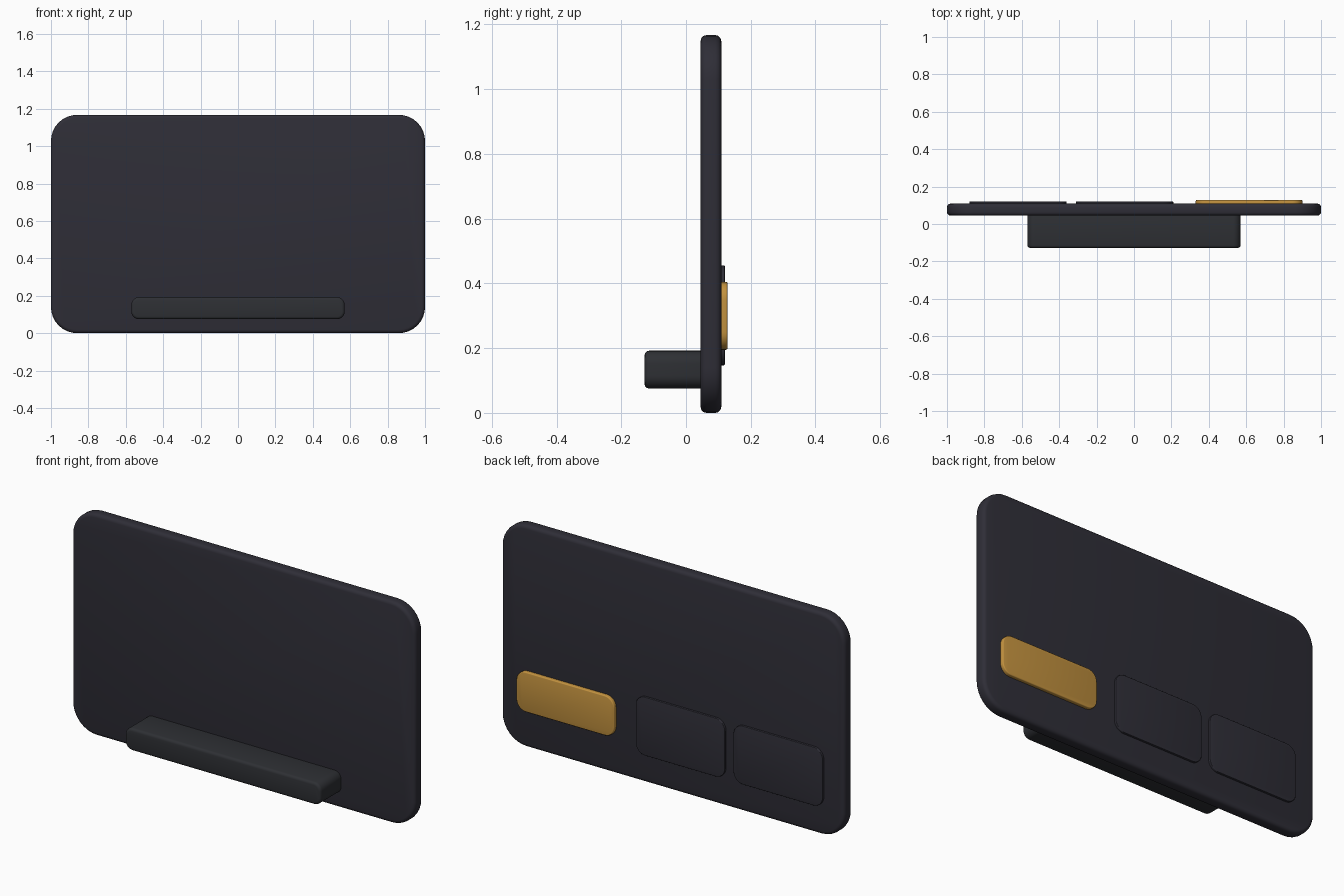
import bpy, bmesh, math

cube = bpy.data.objects.get("Cube")
if cube:
    bpy.data.objects.remove(cube, do_unlink=True)


def make_material(name, rgb):
    m = bpy.data.materials.new(name)
    m.use_nodes = True
    color = (*rgb, 1)
    m.diffuse_color = color
    bsdf = m.node_tree.nodes["Principled BSDF"]
    bsdf.inputs["Base Color"].default_value = color
    bsdf.inputs["Roughness"].default_value = 0.5
    return m


charcoal = make_material("charcoal", (0.028, 0.027, 0.038))
graphite = make_material("graphite", (0.027, 0.029, 0.034))
gold = make_material("gold", (0.55, 0.29, 0.05))


def rounded_slab(name, x, y, z, radius, bevel, material, steps=8):
    """Upright rounded rectangle, extruded along y, with softened rims."""
    (x0, x1), (y0, y1), (z0, z1) = x, y, z
    corners = [(x1 - radius, z1 - radius), (x0 + radius, z1 - radius),
               (x0 + radius, z0 + radius), (x1 - radius, z0 + radius)]
    bm = bmesh.new()
    outline = []
    for quarter, (cx, cz) in enumerate(corners):
        for i in range(steps + 1):
            a = (quarter + i / steps) * math.pi / 2
            outline.append(bm.verts.new((cx + radius * math.cos(a), y0,
                                         cz + radius * math.sin(a))))
    face = bm.faces.new(outline)
    extruded = bmesh.ops.extrude_face_region(bm, geom=[face])
    for v in extruded["geom"]:
        if isinstance(v, bmesh.types.BMVert):
            v.co.y = y1
    bmesh.ops.recalc_face_normals(bm, faces=bm.faces)
    # Soften the front and back rims
    rims = [e for e in bm.edges if abs(e.verts[0].co.y - e.verts[1].co.y) < 1e-5]
    bmesh.ops.bevel(bm, geom=rims, offset=bevel, segments=3, profile=0.5,
                    affect='EDGES', clamp_overlap=True)
    mesh = bpy.data.meshes.new(name)
    bm.to_mesh(mesh)
    bm.free()
    mesh.materials.append(material)
    obj = bpy.data.objects.new(name, mesh)
    bpy.context.collection.objects.link(obj)
    bpy.ops.object.select_all(action='DESELECT')
    obj.select_set(True)
    bpy.context.view_layer.objects.active = obj
    bpy.ops.object.shade_smooth_by_angle(angle=math.radians(35))
    return obj


# Main board and the ledge on its front
rounded_slab("panel", (-1, 1), (0.045, 0.109), (0, 1.167), 0.14, 0.018, charcoal)
rounded_slab("front_ledge", (-0.57, 0.57), (-0.128, 0.07), (0.075, 0.192),
             0.04, 0.014, graphite)

# Raised plates on the back
rounded_slab("gold_plate", (0.33, 0.9), (0.1, 0.128), (0.195, 0.405), 0.055, 0.005, gold)
for side, left in (("right", -0.88), ("middle", -0.31)):
    rounded_slab(side + "_back_plate", (left, left + 0.52), (0.1, 0.12),
                 (0.147, 0.455), 0.055, 0.003, charcoal)
